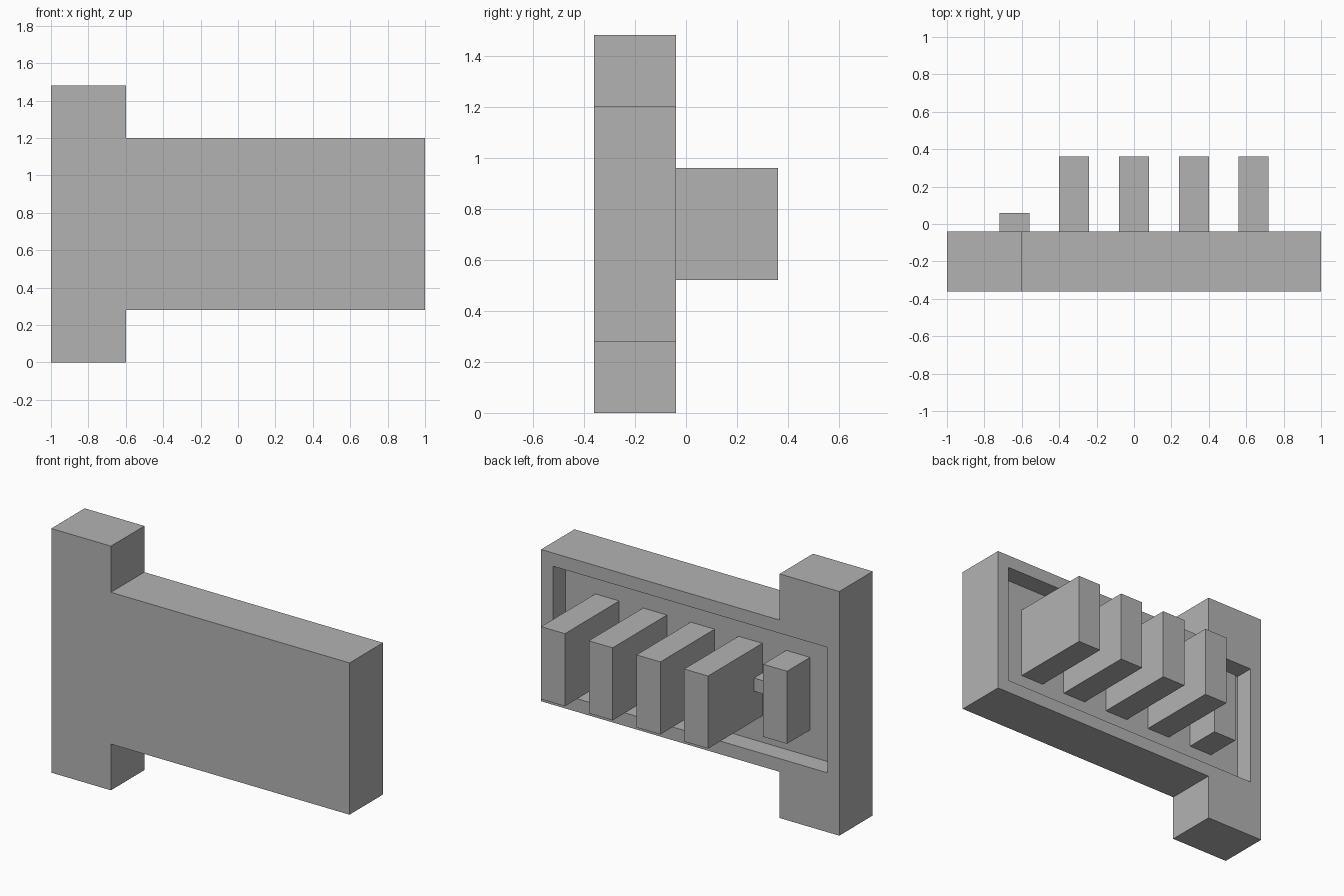
import bpy
import bmesh

default = bpy.data.objects.get("Cube")
if default:
    bpy.data.objects.remove(default, do_unlink=True)

# Single plain grey
grey = bpy.data.materials.new("plain_grey")
grey.use_nodes = True
colour = (0.45, 0.45, 0.45, 1.0)
grey.diffuse_color = colour
grey.node_tree.nodes["Principled BSDF"].inputs["Base Color"].default_value = colour

FRONT, BACK, FLOOR = -0.36, -0.04, -0.16   # plate front, plate back, recess floor
MID = 0.74                                 # height of the centre line


def prism(name, outline, y0, y1):
    """Extrude an (x, z) outline from y0 to y1."""
    bm = bmesh.new()
    face = bm.faces.new([bm.verts.new((x, y0, z)) for x, z in outline])
    moved = bmesh.ops.extrude_face_region(bm, geom=[face])["geom"]
    verts = [g for g in moved if isinstance(g, bmesh.types.BMVert)]
    bmesh.ops.translate(bm, verts=verts, vec=(0, y1 - y0, 0))
    bmesh.ops.recalc_face_normals(bm, faces=bm.faces)
    mesh = bpy.data.meshes.new(name)
    bm.to_mesh(mesh)
    bm.free()
    mesh.materials.append(grey)
    obj = bpy.data.objects.new(name, mesh)
    bpy.context.collection.objects.link(obj)
    return obj


def block(name, x0, x1, y0, y1, half_height):
    low, high = MID - half_height, MID + half_height
    return prism(name, [(x0, low), (x1, low), (x1, high), (x0, high)], y0, y1)


# Plate with a taller post at one end
half_outline = [(-1, 0), (-0.6, 0), (-0.6, 0.28), (1, 0.28)]
upper = [(x, 2 * MID - z) for x, z in reversed(half_outline)]
plate = prism("plate", half_outline + upper, FRONT, BACK)

# Shallow recess in the back of the plate
cutter = block("recess_cutter", -0.92, 0.92, FLOOR, BACK + 0.2, 0.38)
cutter.hide_render = True
cut = plate.modifiers.new("recess", "BOOLEAN")
cut.operation = "DIFFERENCE"
cut.solver = "EXACT"
cut.object = cutter
bpy.context.view_layer.objects.active = plate
bpy.ops.object.modifier_apply(modifier=cut.name)
bpy.data.objects.remove(cutter, do_unlink=True)

# Four long ribs and one short rib standing on the recess floor
for i in range(4):
    x = -0.32 + 0.32 * i
    block(f"long_rib_{i + 1}", x - 0.08, x + 0.08, FLOOR, 0.36, 0.22)
block("short_rib", -0.72, -0.56, FLOOR, 0.06, 0.22)

# Thin bar joining the ribs
block("joining_bar", -0.6, 0.6, FLOOR, -0.08, 0.04)
